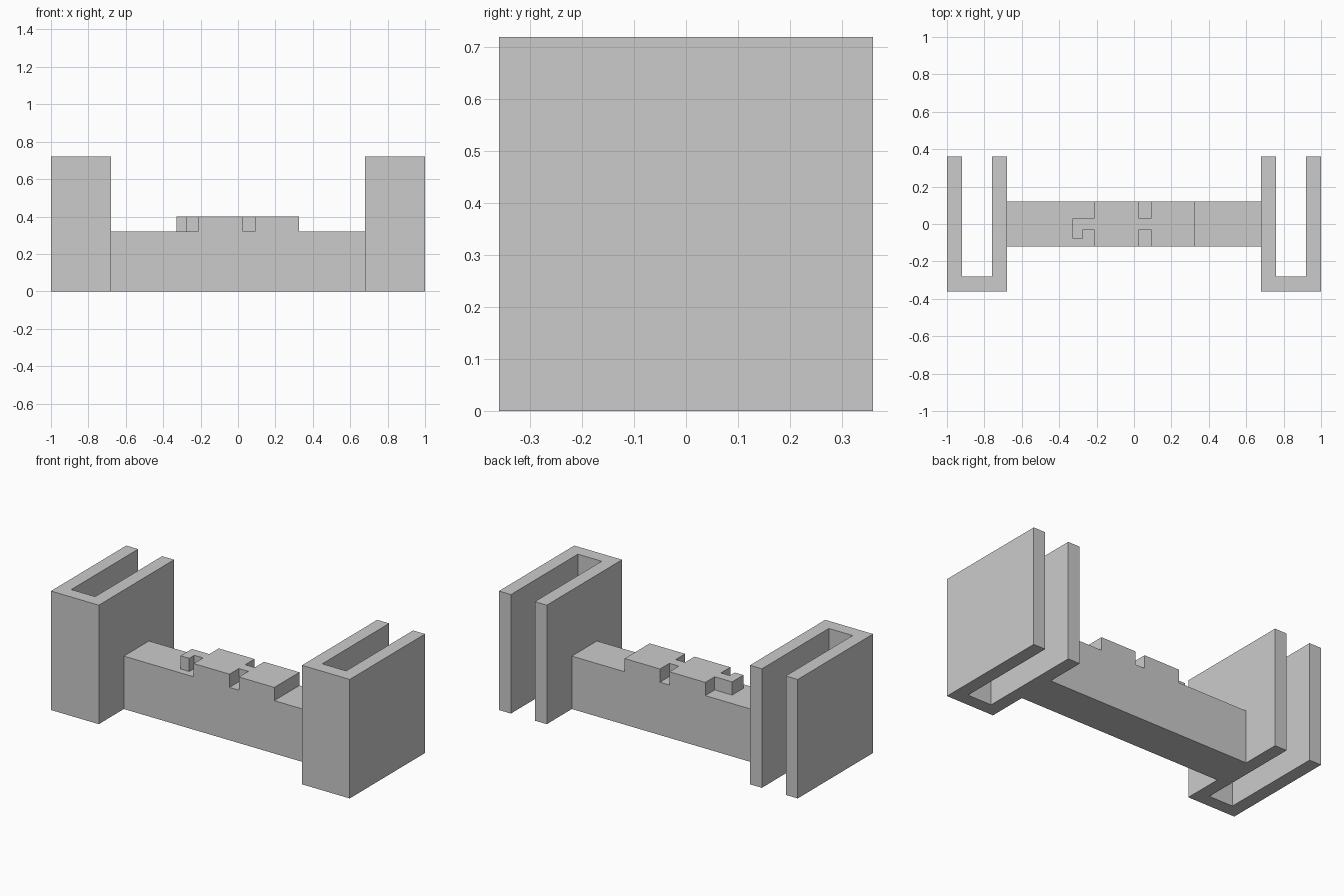
import bpy
import bmesh

if "Cube" in bpy.data.objects:
    bpy.data.objects.remove(bpy.data.objects["Cube"])


def prism(name, outline, z0, z1):
    """Extrude a plan outline (x, y) from z0 up to z1."""
    bm = bmesh.new()
    base = bm.faces.new([bm.verts.new((x, y, z0)) for x, y in outline])
    top = bmesh.ops.extrude_face_region(bm, geom=[base], use_keep_orig=True)["geom"]
    bmesh.ops.translate(bm, vec=(0, 0, z1 - z0),
                        verts=[v for v in top if isinstance(v, bmesh.types.BMVert)])
    bmesh.ops.recalc_face_normals(bm, faces=bm.faces[:])
    mesh = bpy.data.meshes.new(name)
    bm.to_mesh(mesh)
    bm.free()
    obj = bpy.data.objects.new(name, mesh)
    bpy.context.collection.objects.link(obj)
    return obj


# U-shaped end channels, open to the back
WIDTH, DEPTH, WALL = 0.16, 0.36, 0.08
for name, cx in (("left_channel", -0.84), ("right_channel", 0.84)):
    inner = WIDTH - WALL
    prism(name, [(cx - WIDTH, -DEPTH), (cx + WIDTH, -DEPTH),
                 (cx + WIDTH, DEPTH), (cx + inner, DEPTH),
                 (cx + inner, WALL - DEPTH), (cx - inner, WALL - DEPTH),
                 (cx - inner, DEPTH), (cx - WIDTH, DEPTH)], 0, 0.72)

# Beam joining the channels
B = 0.12
prism("cross_beam", [(-0.68, -B), (0.68, -B), (0.68, B), (-0.68, B)], 0, 0.32)

# Raised key pattern: two blocks, a narrow neck and a hook at the left end
N = 0.03
prism("raised_key", [
    (-0.213, -B), (0.027, -B), (0.027, -N), (0.09, -N), (0.09, -B), (0.327, -B),
    (0.327, B), (0.09, B), (0.09, N), (0.027, N), (0.027, B), (-0.213, B),
    (-0.213, N), (-0.33, N), (-0.33, -0.078), (-0.272, -0.078), (-0.272, -N),
    (-0.213, -N)], 0.32, 0.40)
